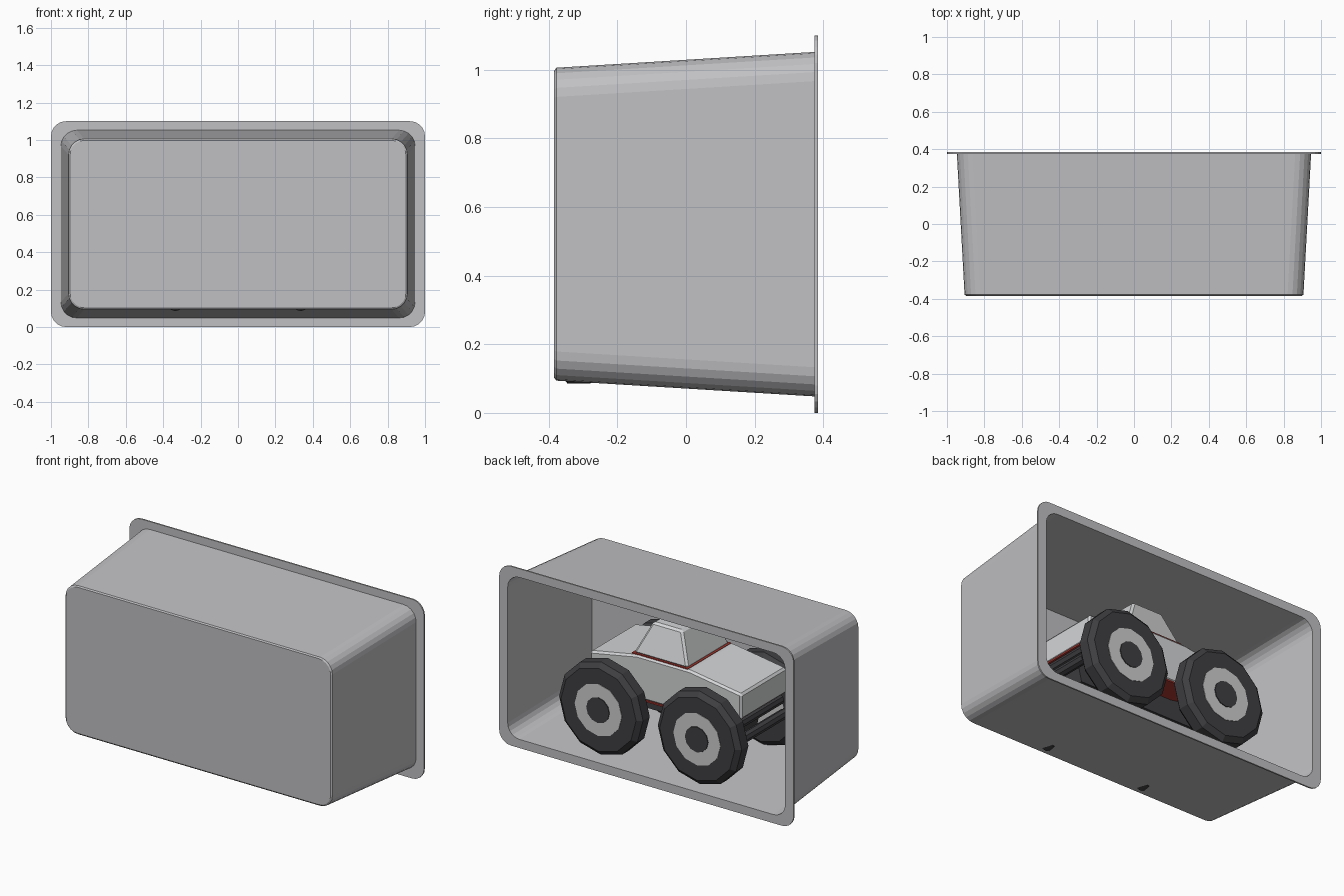
import bpy, bmesh, math

if "Cube" in bpy.data.objects:
    bpy.data.objects.remove(bpy.data.objects["Cube"])


def material(name, rgb):
    m = bpy.data.materials.new(name)
    m.diffuse_color = (*rgb, 1)
    m.use_nodes = True
    m.node_tree.nodes["Principled BSDF"].inputs["Base Color"].default_value = m.diffuse_color
    return m


GREY = material("tray_grey", (0.53, 0.53, 0.55))
PALE = material("pale_body", (0.66, 0.67, 0.68))
HUB = material("hub_grey", (0.62, 0.62, 0.63))
DARK = material("tyre_dark", (0.05, 0.05, 0.056))
RED = material("red_trim", (0.42, 0.04, 0.03))


def finish(bm, name, mat, bevel=0):
    """Turn a bmesh into a flat shaded object with one colour."""
    bmesh.ops.recalc_face_normals(bm, faces=bm.faces)
    me = bpy.data.meshes.new(name)
    bm.to_mesh(me)
    bm.free()
    me.materials.append(mat)
    ob = bpy.data.objects.new(name, me)
    bpy.context.collection.objects.link(ob)
    if bevel:
        mod = ob.modifiers.new("soft_edges", "BEVEL")
        mod.width = bevel
        mod.segments = 1
    return ob


def loft(name, mat, rings, caps=True, closed=False, bevel=0):
    """Join successive rings of points with quads."""
    bm = bmesh.new()
    vs = [[bm.verts.new(p) for p in r] for r in rings]
    pairs = list(zip(vs, vs[1:]))
    if closed:
        pairs.append((vs[-1], vs[0]))
    for a, b in pairs:
        n = len(a)
        for i in range(n):
            j = (i + 1) % n
            bm.faces.new((a[i], a[j], b[j], b[i]))
    if caps and not closed:
        bm.faces.new(vs[0])
        bm.faces.new(vs[-1])
    return finish(bm, name, mat, bevel)


def rounded_rect(hx, hz, r, y, seg=5):
    """Rounded rectangle in the xz plane, centred on the tray."""
    pts = []
    for k, (sx, sz) in enumerate(((1, 1), (-1, 1), (-1, -1), (1, -1))):
        for i in range(seg + 1):
            a = math.pi / 2 * (k + i / seg)
            pts.append((sx * (hx - r) + r * math.cos(a), y,
                        0.55 + sz * (hz - r) + r * math.sin(a)))
    return pts


def prism(name, mat, profile, half_y, bevel=0):
    """Side profile (x, z) given a width along y."""
    return loft(name, mat, [[(x, y, z) for x, z in profile]
                            for y in (-half_y, half_y)], bevel=bevel)


def lathe(name, mat, profile, x, z, side, n=12, closed=False):
    """Revolve (radius, y) around an axle at x, z with a vertex straight down."""
    rings = [[(x + r * math.sin(math.tau * i / n), side * y,
               z - r * math.cos(math.tau * i / n)) for i in range(n)]
             for r, y in profile]
    return loft(name, mat, rings, closed=closed)


def frustum(name, mat, low, high, bevel=0):
    """Tapered block from two rectangles: x0, x1, half_y, z."""
    rings = [[(x0, -h, z), (x1, -h, z), (x1, h, z), (x0, h, z)]
             for x0, x1, h, z in (low, high)]
    return loft(name, mat, rings, bevel=bevel)


# Tray: thin walled, tapered and open at the back, with a flat flange
loft("tray", GREY, [
    rounded_rect(0.898, 0.448, 0.080, -0.384),
    rounded_rect(0.906, 0.456, 0.085, -0.378),
    rounded_rect(0.947, 0.502, 0.085, 0.375),
    rounded_rect(1.0, 0.55, 0.08, 0.375),
    rounded_rect(1.0, 0.55, 0.08, 0.384),
    rounded_rect(0.942, 0.497, 0.080, 0.384),
    rounded_rect(0.901, 0.451, 0.080, -0.376),
])

# Vehicle body with sloping hood and tail
prism("body", PALE, [(-0.53, 0.48), (-0.53, 0.637), (-0.18, 0.69), (0.18, 0.69),
                     (0.50, 0.63), (0.50, 0.48), (0.2, 0.425), (-0.2, 0.425)],
      0.22, 0.012)
# Red pan covering the underside
prism("underside_pan", RED, [(-0.515, 0.475), (-0.515, 0.482), (-0.2, 0.428),
                             (0.2, 0.428), (0.503, 0.484), (0.503, 0.474),
                             (0.2, 0.419), (-0.2, 0.419)], 0.221)

# Cabin and the red seam at its base
frustum("cabin", PALE, (-0.155, 0.215, 0.205, 0.688),
        (-0.075, 0.125, 0.145, 0.88), 0.012)
frustum("cabin_seam", RED, (-0.16, 0.22, 0.21, 0.686),
        (-0.16, 0.22, 0.21, 0.693))

# Chassis spine
frustum("chassis", DARK, (-0.43, 0.43, 0.07, 0.30), (-0.47, 0.47, 0.07, 0.47))

for end, sx in (("front", -1), ("rear", 1)):
    # Axle and bumper bars across the width
    ax = sx * 0.335
    lathe(end + "_axle", DARK, [(0.045, -0.27), (0.045, 0.27)], ax, 0.37, 1)
    for level, bx, bz in (("upper", 0.49, 0.435), ("lower", 0.52, 0.355)):
        lathe(f"{end}_{level}_bumper", DARK, [(0.03, -0.21), (0.03, 0.21)],
              sx * bx, bz, 1, 8)
    # Wheels: tyre, hub ring and cap
    for label, side in (("left", 1), ("right", -1)):
        tag = f"{end}_{label}"
        lathe(tag + "_tyre", DARK, [(0.155, 0.245), (0.25, 0.245), (0.285, 0.28),
                                    (0.285, 0.345), (0.255, 0.37), (0.155, 0.37)],
              ax, 0.37, side, closed=True)
        lathe(tag + "_hub", HUB, [(0.16, 0.25), (0.16, 0.373)], ax, 0.37, side)
        lathe(tag + "_cap", DARK, [(0.078, 0.36), (0.078, 0.378)], ax, 0.37, side)
